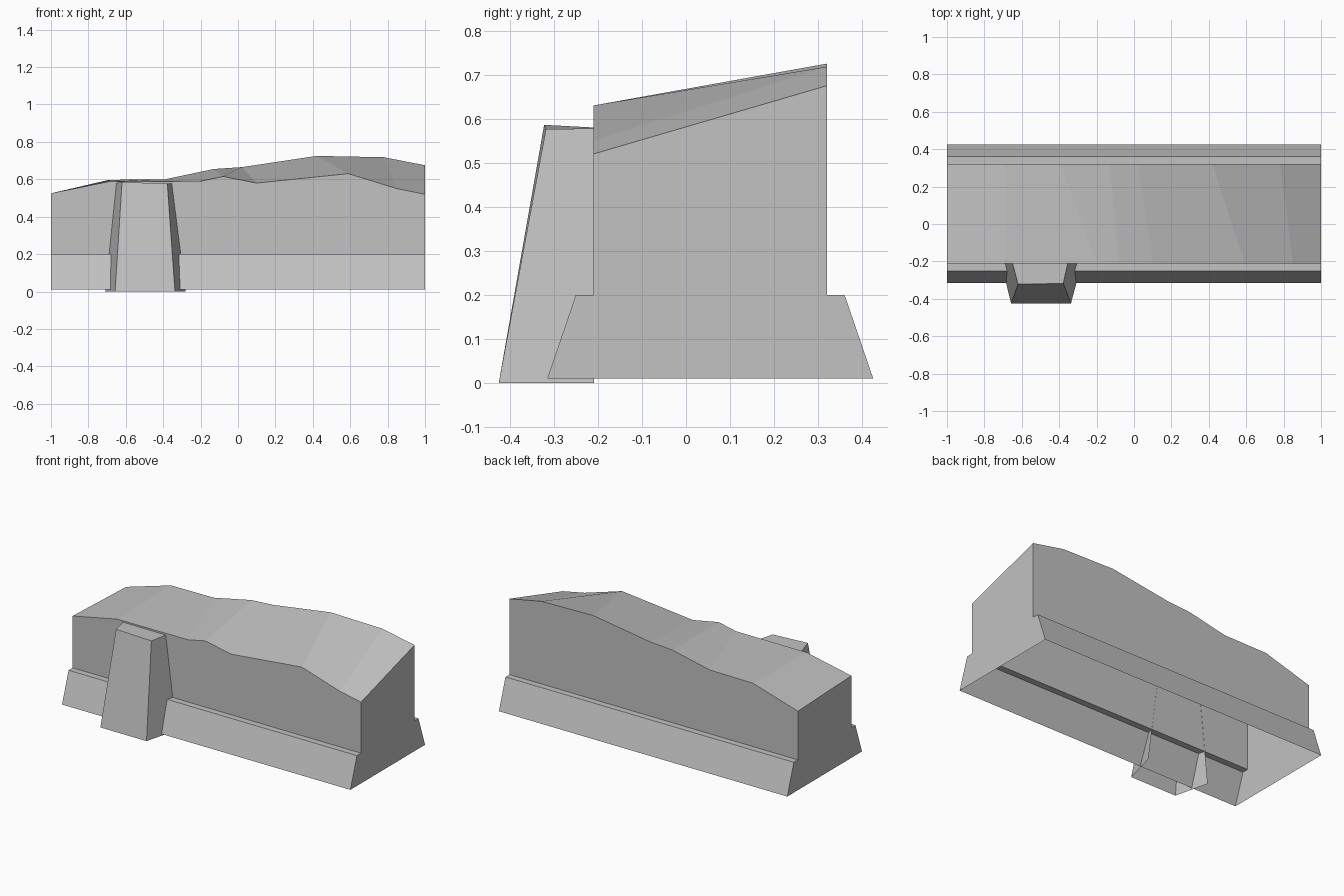
import bpy
import bmesh

cube = bpy.data.objects.get("Cube")
if cube:
    bpy.data.objects.remove(cube, do_unlink=True)

# One plain stone grey
stone = bpy.data.materials.new("stone_grey")
stone.use_nodes = True
grey = (0.54, 0.54, 0.54, 1)
stone.diffuse_color = grey
stone.node_tree.nodes["Principled BSDF"].inputs["Base Color"].default_value = grey


def finish(bm, name):
    mesh = bpy.data.meshes.new(name)
    bm.to_mesh(mesh)
    bm.free()
    mesh.materials.append(stone)
    obj = bpy.data.objects.new(name, mesh)
    bpy.context.collection.objects.link(obj)
    return obj


def bridge(bm, a, b):
    """Join two rows of vertices with quads."""
    for j in range(len(a) - 1):
        bm.faces.new((a[j], b[j], b[j + 1], a[j + 1]))


# Wall: uneven sloping top, stepped footing on both sides, open underneath
FRONT, BACK, LEDGE, STEP, BASE = -0.21, 0.32, 0.04, 0.2, 0.01
front_crest = [(-1, .525), (-.69, .588), (-.2, .59), (-.08, .615),
               (.1, .58), (.59, .63), (.85, .55), (1, .52)]
back_crest = [(-1, .505), (-.69, .597), (-.39, .60), (-.13, .655),
              (.02, .665), (.42, .725), (.78, .718), (1, .675)]

bm = bmesh.new()
rows = []
for (xf, zf), (xb, zb) in zip(front_crest, back_crest):
    section = [(xf, FRONT - LEDGE - .065, BASE), (xf, FRONT - LEDGE, STEP),
               (xf, FRONT, STEP), (xf, FRONT, zf),
               (xb, BACK, zb), (xb, BACK, STEP),
               (xb, BACK + LEDGE, STEP), (xb, BACK + LEDGE + .065, BASE)]
    rows.append([bm.verts.new(p) for p in section])
for a, b in zip(rows, rows[1:]):
    bridge(bm, a, b)
bm.faces.new(rows[0])
bm.faces.new(rows[-1][::-1])
finish(bm, "wall")

# Buttress: tapered pier against the front, open at the back and underneath
bm = bmesh.new()
foot = [(-.71, -.209, 0), (-.657, -.425, 0), (-.337, -.425, 0), (-.28, -.209, 0)]
head = [(-.65, -.209, .58), (-.62, -.322, .586), (-.378, -.318, .576), (-.354, -.209, .578)]
foot = [bm.verts.new(p) for p in foot]
head = [bm.verts.new(p) for p in head]
for i in range(3):
    bm.faces.new((foot[i], foot[i + 1], head[i + 1], head[i]))
bm.faces.new(head)
finish(bm, "buttress")
